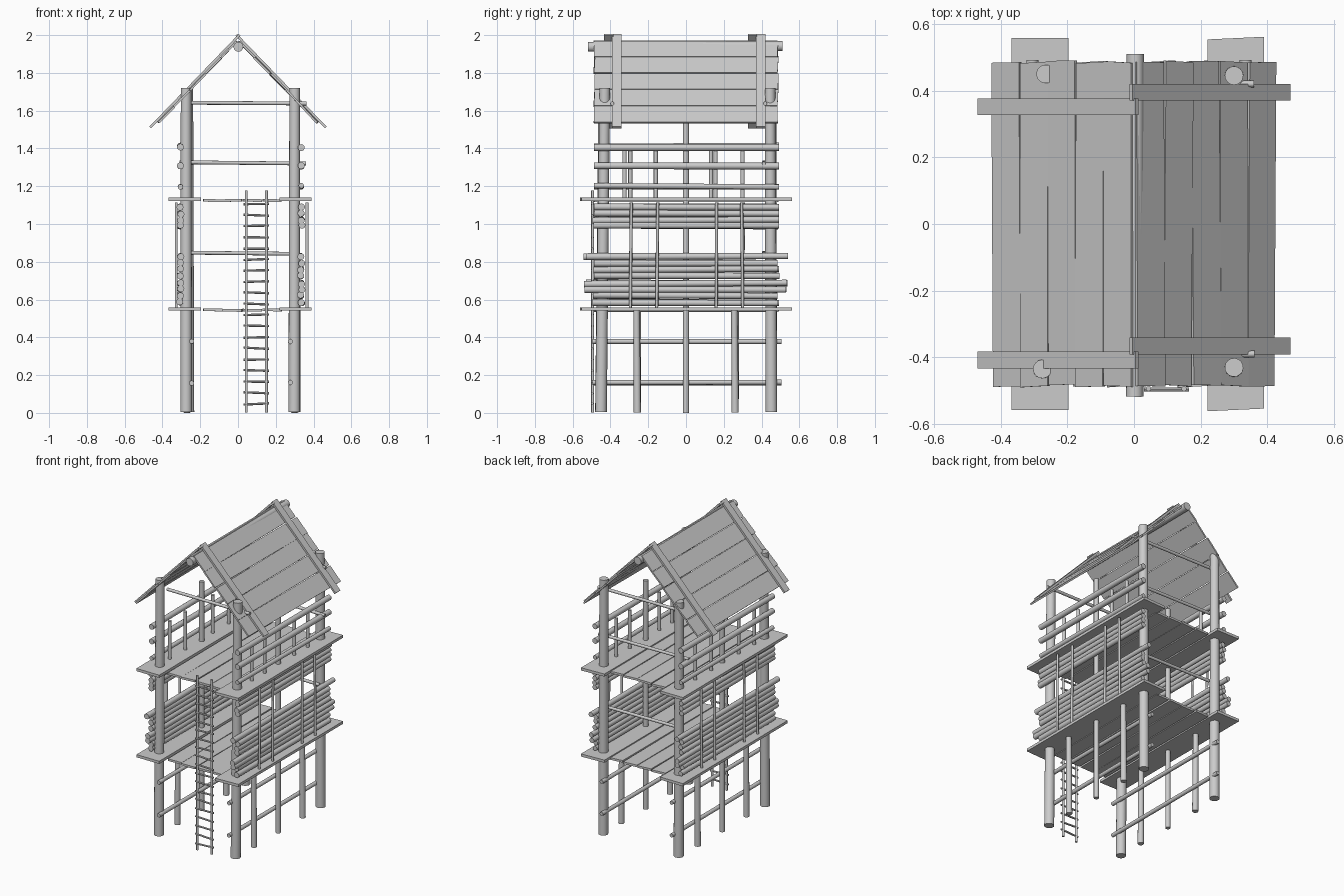
import bpy, random
from math import radians, atan2, hypot
from mathutils import Vector, Matrix

random.seed(4)


def jit(a):
    return random.uniform(-a, a)


def pole(name, a, b, r, r2=None, sides=16):
    """Round log from point a to point b."""
    a, b = Vector(a), Vector(b)
    d = b - a
    bpy.ops.mesh.primitive_cone_add(vertices=sides, radius1=r, radius2=r2 or r, depth=d.length)
    o = bpy.context.object
    o.name = name
    o.matrix_world = Matrix.Translation((a + b) / 2) @ d.to_track_quat('Z', 'Y').to_matrix().to_4x4()
    bpy.ops.object.shade_smooth_by_angle(angle=radians(40))
    return o


def plank(name, loc, size, rot=(0, 0, 0), skew=0.0):
    """Sawn board; skew makes its two ends uneven."""
    bpy.ops.mesh.primitive_cube_add(size=1, location=loc, rotation=rot)
    o = bpy.context.object
    o.name = name
    for v in o.data.vertices:
        v.co = Vector((v.co.x * size[0], v.co.y * size[1], v.co.z * size[2]))
        v.co.y += skew * (1 if v.co.x > 0 else -1)
    return o


# Corner posts
for x, y, xb in [(-0.275, -0.435, -0.274), (-0.265, 0.45, -0.262),
                 (0.30, -0.43, 0.298), (0.30, 0.445, 0.30)]:
    yb = -0.45 if y < 0 else 0.452
    pole("corner_post", (xb, yb, 0.005), (x, y, 1.72), 0.031, 0.028)

wall_logs = [0.585, 0.622, 0.655, 0.685, 0.725, 0.76, 0.795, 0.83, 0.99, 1.02, 1.055, 1.092]
long_logs = {0.655, 0.685, 0.83}

for s, post, logs, sticks, low in [(-1, -0.27, -0.305, -0.327, -0.245),
                                   (1, 0.30, 0.335, 0.366, 0.277)]:
    # Middle post and short under-floor posts
    pole("middle_post", (post, 0, 0), (post, 0, 1.54), 0.016)
    for y in (-0.258, 0.26):
        pole("short_post", (post, y, 0.003), (post, y - 0.004 * s, 0.55), 0.019, 0.017)
    # Under-floor rails
    for z in (0.16, 0.38):
        pole("lower_rail", (low, -0.495, z + jit(0.004)), (low, 0.505, z + jit(0.004)), 0.013)
    # Log wall with a window gap
    for z in wall_logs:
        e = 0.535 if z in long_logs else 0.488
        pole("wall_log", (logs + jit(0.004), -e + jit(0.008), z + jit(0.004)),
             (logs + jit(0.004), e + jit(0.006), z + jit(0.004)), 0.018, 0.016)
    # Thin outer sticks pinning the wall logs
    for y in (-0.295, -0.155, 0.16, 0.30):
        pole("wall_stick", (sticks, y, 0.555), (sticks, y + jit(0.006), 1.115), 0.008, sides=10)
    # Upper railing
    for z, r in ((1.2, 0.014), (1.305, 0.018), (1.408, 0.018)):
        pole("upper_rail", (logs, -0.486, z + jit(0.004)), (logs, 0.492, z + jit(0.005)), r)
    for y in (-0.31 + 0.015 * s, -0.16, 0.145 + 0.012 * s, 0.30):
        pole("baluster", (logs - 0.025 * s, y, 1.13), (logs - 0.025 * s, y, 1.395), 0.011, sides=10)
    # Long edge planks of both floors
    for z in (0.55, 1.13):
        cx = -0.282 if s < 0 else 0.305
        plank("floor_edge_plank", (cx, 0, z), (0.17, 1.115, 0.018), skew=0.004 * (s > 0))

# Inner floor planks
for z in (0.545, 1.125):
    for i in range(4):
        plank("floor_plank", (-0.134 + i * 0.105, jit(0.004), z + jit(0.002)), (0.1, 0.97, 0.014),
              (0, jit(0.03), jit(0.005)), 0.003)

# Cross rods between the corner posts
pole("cross_rod", (-0.25, -0.395, 1.642), (0.362, -0.39, 1.638), 0.01)
pole("cross_rod", (-0.27, 0.42, 1.642), (0.36, 0.42, 1.638), 0.01)
pole("cross_rod", (-0.31, 0.412, 1.327), (0.36, 0.412, 1.32), 0.01)
pole("cross_rod", (-0.25, 0.412, 0.848), (0.32, 0.412, 0.842), 0.01)

# Ladder
for x in (0.044, 0.15):
    pole("ladder_rail", (x, -0.494, 0.003), (x, -0.494, 1.178), 0.008, sides=10)
for i in range(19):
    z = 0.048 + i * 0.0588
    pole("ladder_rung", (0.03, -0.496, z + jit(0.004)), (0.165, -0.496, z + jit(0.004)), 0.006, sides=8)

# Roof: ridge pole, overlapping boards and battens
pole("ridge_pole", (0.002, -0.518, 1.938), (0.004, 0.51, 1.942), 0.026)
for s in (-1, 1):
    top, end = Vector((0.005 * s, 0, 1.968)), Vector((0.422 * s, 0, 1.536))
    d = end - top
    tilt = atan2(-d.z, d.x) if s > 0 else -atan2(-d.z, -d.x)
    for i in range(5):
        c = top + d * ((i + 0.5) / 5)
        plank("roof_board", (c.x, jit(0.004), c.z), (0.117, 0.972, 0.011),
              (0, tilt + jit(0.025), jit(0.009)), jit(0.003))
    a, b = Vector((-0.012 * s, 0, 1.998)), Vector((0.468 * s, 0, 1.514))
    for y in ((0.352, -0.408) if s < 0 else (0.395, -0.366)):
        c = (a + b) / 2
        plank("roof_batten", (c.x, y, c.z), (hypot(b.x - a.x, b.z - a.z), 0.05, 0.013), (0, tilt, 0))
